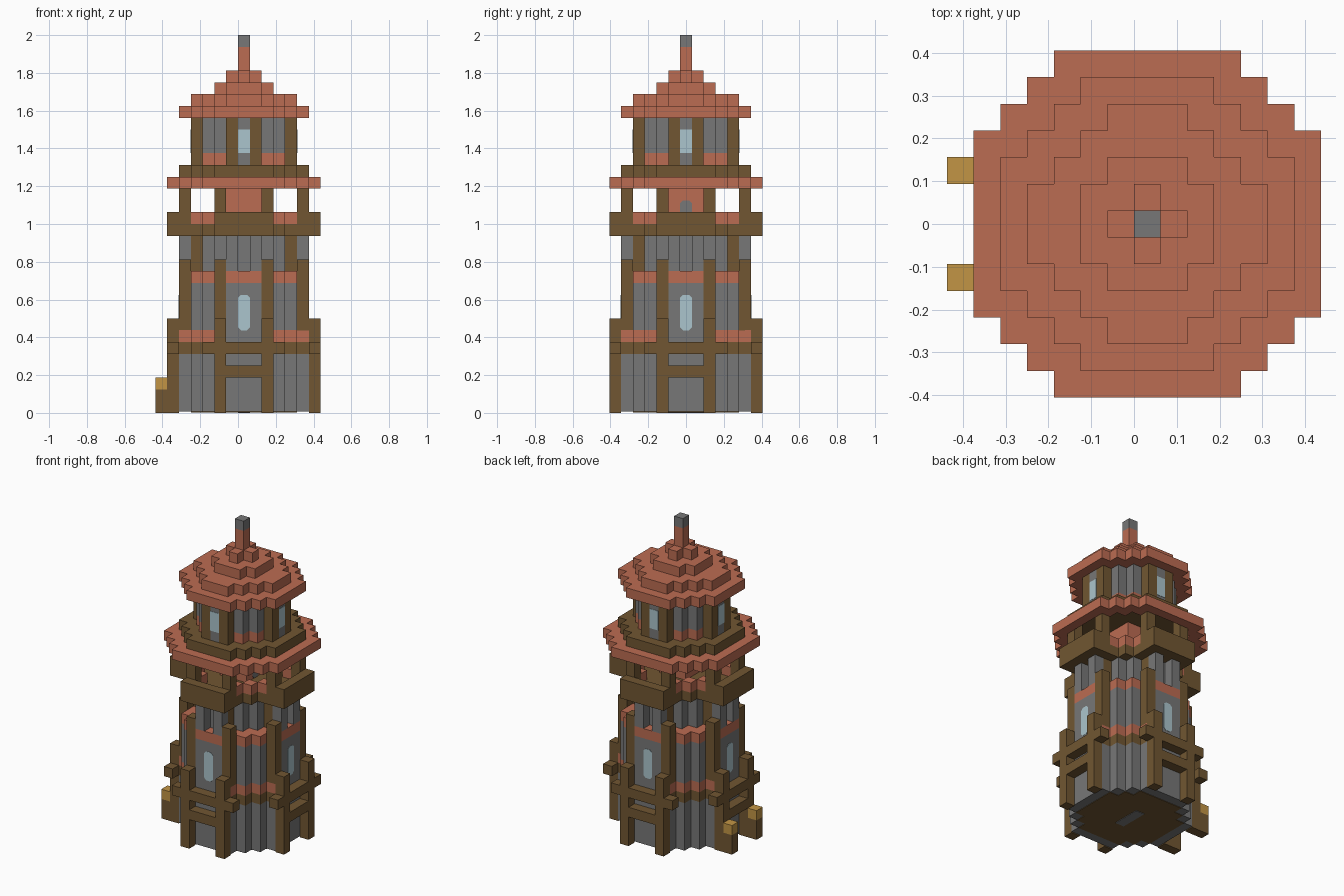
import bpy, bmesh
from mathutils import Matrix, Vector
from math import pi

cube = bpy.data.objects.get("Cube")
if cube:
    bpy.data.objects.remove(cube)

U = 1 / 16          # block size
CX = U / 2          # tower axis


def material(name, rgb):
    m = bpy.data.materials.new(name)
    m.use_nodes = True
    m.diffuse_color = (*rgb, 1)
    bsdf = next(n for n in m.node_tree.nodes if n.type == 'BSDF_PRINCIPLED')
    bsdf.inputs["Base Color"].default_value = (*rgb, 1)
    return m


RED = material("terracotta", (0.5, 0.15, 0.085))
WOOD = material("brown wood", (0.165, 0.094, 0.032))
STONE = material("grey stone", (0.185, 0.185, 0.185))
GLASS = material("pale glass", (0.41, 0.56, 0.61))
LAMP = material("amber lamp", (0.54, 0.3, 0.06))


def finish(name, bm, mat):
    bmesh.ops.recalc_face_normals(bm, faces=bm.faces)
    bm.transform(Matrix.Translation((CX, 0, 0)) @ Matrix.Scale(U, 4))
    mesh = bpy.data.meshes.new(name)
    bm.to_mesh(mesh)
    bm.free()
    mesh.materials.append(mat)
    ob = bpy.data.objects.new(name, mesh)
    bpy.context.scene.collection.objects.link(ob)
    return ob


def outline(r, s):
    """Stepped octagon around the blocks with |i|,|j| <= r and |i|+|j| <= s."""
    points, quarter = [], []
    for j in range(s - r, r + 1):
        quarter.append((s - j + .5, j + .5))
        if j < r:
            quarter.append((s - j - .5, j + .5))
    for _ in range(4):
        points += quarter
        quarter = [(-y, x) for x, y in quarter]
    return points


def drum(name, r, s, k0, k1, mat, hole=None):
    """Stepped octagon from level k0 to k1, with an optional stepped hole."""
    bm = bmesh.new()
    edges = []
    for size in [(r, s)] + ([hole] if hole else []):
        loop = [bm.verts.new((x, y, k0)) for x, y in outline(*size)]
        edges += [bm.edges.new((a, b)) for a, b in zip(loop, loop[1:] + loop[:1])]
    if hole:
        bmesh.ops.triangle_fill(bm, edges=edges, use_beauty=True)
    else:
        bm.faces.new(loop)
    top = bmesh.ops.extrude_face_region(bm, geom=bm.faces[:])["geom"]
    bmesh.ops.translate(bm, vec=(0, 0, k1 - k0),
                        verts=[g for g in top if isinstance(g, bmesh.types.BMVert)])
    return finish(name, bm, mat)


def blocks(name, spans, k0, k1, mat, turns=(0, 1, 2, 3), chamfer=0):
    """Boxes over cell spans (i0, i1, j0, j1), repeated on the chosen sides."""
    bm = bmesh.new()
    for i0, i1, j0, j1 in spans:
        size = Vector((i1 - i0 + 1, j1 - j0 + 1, k1 - k0))
        mid = Vector(((i0 + i1) / 2, (j0 + j1) / 2, (k0 + k1) / 2))
        for t in turns:
            part = bmesh.new()
            bmesh.ops.create_cube(part, size=1)
            part.transform(Matrix.Translation(mid) @ Matrix.Diagonal((*size, 1)))
            if chamfer:
                along = [e for e in part.edges
                         if abs(e.verts[0].co.y - e.verts[1].co.y) > .01]
                bmesh.ops.bevel(part, geom=along, offset=chamfer, segments=1, affect='EDGES')
            part.transform(Matrix.Rotation(t * pi / 2, 4, 'Z'))
            temp = bpy.data.meshes.new("temp")
            part.to_mesh(temp)
            part.free()
            bm.from_mesh(temp)
            bpy.data.meshes.remove(temp)
    return finish(name, bm, mat)


def cells(*ij):
    return [(i, i, j, j) for i, j in ij]


def pane(j):
    """Thin plate one block wide, lying on the front face of row j."""
    front = j - .5
    return [(0, 0, front - .03 + .5, front + .03 - .5)]


# Ground storey
blocks("floor_hatch", [(0, 0, -1, 1)], 0, .05, STONE, turns=(0,))
drum("ground_floor", 4, 6, .05, .1, WOOD)
drum("base_wall", 5, 7, .1, 5, STONE)
drum("first_floor", 5, 7, 5, 6, WOOD)
blocks("base_posts", cells((-2, -6), (2, -6)), 0, 8, WOOD)
blocks("base_rails", [(-1, 1, -6, -6)], 3, 4, WOOD)
blocks("base_beams", [(-3, 3, -6, -6)], 5, 6, WOOD)

# Lamps beside the entrance side
blocks("lamp_posts", cells((-7, -2), (-7, 2)), 0, 2, WOOD, turns=(0,))
blocks("lamps", cells((-7, -2), (-7, 2)), 2, 3, LAMP, turns=(0,))

# Window storey
drum("middle_sill_core", 4, 6, 6, 7, STONE)
blocks("middle_corner_sills", cells((2, -5), (3, -4), (4, -3), (5, -2)), 6, 7, RED)
drum("middle_wall", 4, 7, 7, 11, STONE)
drum("middle_ledge", 4, 7, 11, 12, RED)
blocks("middle_panels", [(-1, 1, -5, -5)], 6, 11, STONE)
blocks("middle_lintels", [(-1, 1, -5, -5)], 11, 12, RED)
blocks("middle_posts", cells((-2, -5), (2, -5)), 7, 13, WOOD)
blocks("middle_windows", pane(-5), 7, 10, GLASS, chamfer=.25)

# Neck below the balconies
drum("neck_wall", 3, 5, 12, 15, STONE)
blocks("neck_posts", cells((-1, -4), (1, -4)), 12, 15, WOOD)
blocks("neck_panels", cells((0, -4)), 12, 15, STONE)
blocks("neck_brackets", cells((-1, -5), (1, -5)), 12, 15, STONE)

# Open balcony storey
drum("balcony_floor", 4, 6, 15, 16, WOOD)
blocks("balcony_decks", [(-2, 2, -6, -5)], 15, 16, WOOD)
blocks("balcony_rails", [(-2, 2, -6, -6), (-2, -2, -5, -5), (2, 2, -5, -5)], 16, 17, WOOD)
blocks("balcony_corner_rails", cells((2, -4), (3, -3), (4, -2)), 16, 17, RED)
blocks("balcony_posts", cells((-2, -5), (2, -5)), 17, 20, WOOD)
drum("balcony_core", 1, 2, 16, 20, RED)
blocks("core_door", pane(-1), 16, 18, STONE, turns=(1,), chamfer=.25)

# Lower roof and upper room
drum("lower_roof", 6, 9, 19, 20, RED, hole=(5, 7))
drum("upper_floor", 5, 7, 20, 21, WOOD)
drum("upper_ledge", 3, 5, 21, 22, RED)
drum("upper_wall", 3, 5, 22, 25, STONE)
blocks("upper_posts", cells((-1, -4), (1, -4)), 21, 25, WOOD)
blocks("upper_panels", cells((0, -4)), 21, 25, STONE)
blocks("upper_windows", pane(-4), 22, 24, GLASS)

# Stepped roof and spire
for n, (r, s) in enumerate([(5, 7), (4, 5), (2, 3), (1, 1)]):
    drum(f"roof_step_{n + 1}", r, s, 25 + n, 26 + n, RED)
drum("spire", 0, 0, 29, 31, RED)
drum("spire_tip", 0, 0, 31, 32, STONE)
